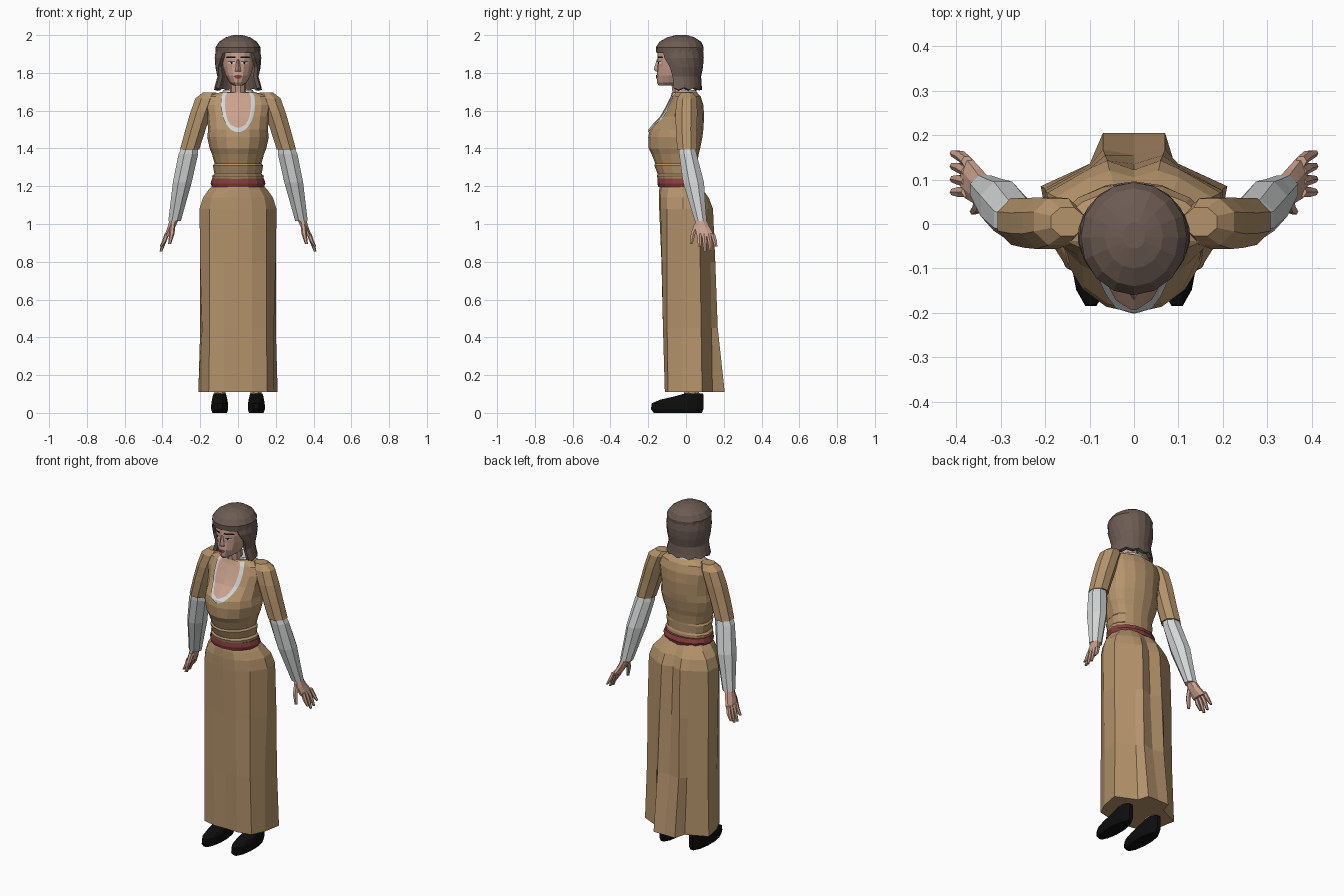
import bpy, bmesh, math
from mathutils import Vector
from mathutils.bvhtree import BVHTree


def material(name, r, g, b):
    m = bpy.data.materials.new(name)
    m.diffuse_color = (r, g, b, 1)
    return m


TAN = material("tan_cloth", .46, .295, .15)
WHITE = material("white_linen", .66, .68, .68)
SKIN = material("skin", .60, .36, .27)
HAIR = material("brown_hair", .15, .105, .085)
RED = material("belt_red", .24, .05, .045)
BLACK = material("black", .004, .004, .004)
LIPS = material("lip_red", .25, .06, .05)


def ring(cx, cy, z, rx, ry, n=8):
    """Round horizontal section."""
    return [Vector((cx + rx * math.sin(2 * math.pi * (i + .5) / n),
                    cy - ry * math.cos(2 * math.pi * (i + .5) / n), z)) for i in range(n)]


def body_ring(z, w, yf, yb, yc, n=16, a0=0, a1=360):
    """Section with its own front and back depth; angle 0 faces the front."""
    count = n if a1 - a0 == 360 else n + 1
    pts = []
    for i in range(count):
        a = math.radians(a0 + (a1 - a0) * i / n)
        c = math.cos(a)
        pts.append(Vector((w * math.sin(a), yc - c * ((yc - yf) if c > 0 else (yb - yc)), z)))
    return pts


def half_ring(z, half):
    """Section from right-half points, mirrored to the left."""
    left = [(-x, y) for x, y in reversed(half) if x > 0]
    return [Vector((x, y, z)) for x, y in half + left]


def loft(name, mat, parts, mirror=False, closed=True):
    bm = bmesh.new()
    for rings in parts:
        for s in ((1, -1) if mirror else (1,)):
            rows = [[bm.verts.new((p.x * s, p.y, p.z)) for p in r] for r in rings]
            n = len(rows[0])
            for a, b in zip(rows, rows[1:]):
                for i in range(n if closed else n - 1):
                    j = (i + 1) % n
                    bm.faces.new((a[i], a[j], b[j], b[i]))
            if closed:
                bm.faces.new(rows[0])
                bm.faces.new(rows[-1])
    bmesh.ops.recalc_face_normals(bm, faces=bm.faces)
    return finish(name, mat, bm)


def finish(name, mat, bm):
    me = bpy.data.meshes.new(name)
    bm.to_mesh(me)
    bm.free()
    me.materials.append(mat)
    ob = bpy.data.objects.new(name, me)
    bpy.context.collection.objects.link(ob)
    return ob


def patch(name, mat, target, rows, offset, cols=8, mirror=False):
    """Thin plate laid on the front of target; rows are (z, x0, x1)."""
    me = target.data
    tree = BVHTree.FromPolygons([v.co for v in me.vertices], [p.vertices[:] for p in me.polygons])
    bm = bmesh.new()
    for s in ((1, -1) if mirror else (1,)):
        grid = []
        for z, x0, x1 in rows:
            line = []
            for i in range(cols + 1):
                x = s * (x0 + (x1 - x0) * i / cols)
                hit = tree.ray_cast(Vector((x, -1, z)), Vector((0, 1, 0)))[0]
                line.append(bm.verts.new((x, (hit.y if hit else -.04) - offset, z)))
            grid.append(line)
        for a, b in zip(grid, grid[1:]):
            for i in range(cols):
                q = (a[i], a[i + 1], b[i + 1], b[i])
                bm.faces.new(q if s > 0 else q[::-1])
    return finish(name, mat, bm)


# Long skirt with a pleated back panel
loft("skirt", TAN, [[
    half_ring(.11, [(0, -.11), (.075, -.112), (.155, -.095), (.19, -.02), (.21, .085), (.09, .14), (.07, .205), (0, .205)]),
    half_ring(.45, [(0, -.118), (.075, -.122), (.15, -.1), (.19, -.02), (.2, .08), (.1, .135), (.07, .168), (0, .155)]),
    half_ring(.8, [(0, -.13), (.075, -.128), (.15, -.1), (.2, -.015), (.2, .075), (.1, .13), (.065, .155), (0, .135)]),
    half_ring(1.08, [(0, -.142), (.075, -.135), (.15, -.1), (.204, -.015), (.195, .07), (.1, .125), (.06, .143), (0, .122)]),
    half_ring(1.14, [(0, -.143), (.07, -.135), (.14, -.1), (.185, -.015), (.175, .06), (.1, .105), (.055, .12), (0, .105)]),
    half_ring(1.18, [(0, -.142), (.06, -.132), (.12, -.095), (.157, -.02), (.14, .045), (.09, .08), (.045, .09), (0, .085)]),
    half_ring(1.21, [(0, -.138), (.05, -.13), (.1, -.09), (.13, -.02), (.115, .03), (.08, .06), (.04, .07), (0, .07)])]])

# Bodice with waist folds
bodice = loft("bodice", TAN, [[body_ring(*r, yc=-.02) for r in [
    (1.20, .128, -.138, .065), (1.255, .137, -.155, .062), (1.265, .125, -.15, .058),
    (1.31, .133, -.168, .06), (1.32, .124, -.163, .06), (1.37, .138, -.182, .067),
    (1.40, .15, -.198, .075), (1.46, .163, -.2, .087), (1.50, .158, -.192, .092),
    (1.57, .165, -.125, .096), (1.63, .178, -.092, .092), (1.675, .165, -.07, .078),
    (1.70, .085, -.062, .055)]]])

# Belt and back of the collar
loft("belt", RED, [[body_ring(*r, yc=-.02) for r in [
    (1.195, .138, -.146, .08), (1.215, .145, -.152, .086), (1.24, .138, -.15, .076)]]])
loft("collar_ring", WHITE, [[body_ring(*r, yc=-.01) for r in [
    (1.685, .09, -.05, .062), (1.71, .078, -.045, .052)]]])

# Neckline: white trim with bare chest inside
outline = [(1.487, .012), (1.5, .04), (1.525, .06), (1.55, .074), (1.57, .081), (1.60, .087),
           (1.63, .09), (1.655, .089), (1.675, .087), (1.697, .078)]
patch("neckline_trim", WHITE, bodice, [(z, -x, x) for z, x in outline], .007, 12)
patch("chest", SKIN, bodice, [(1.51, -.008, .008)] + [(z, .02 - x, x - .02) for z, x in outline[2:]], .011, 12)

# Arms
loft("upper_sleeve", TAN, [[ring(*r) for r in [
    (.15, .005, 1.695, .04, .035), (.17, .005, 1.665, .06, .057), (.197, .002, 1.59, .06, .063),
    (.225, .002, 1.5, .058, .06), (.256, .006, 1.395, .055, .057)]]], mirror=True)
loft("lower_sleeve", WHITE, [[ring(*r) for r in [
    (.255, .005, 1.41, .045, .045), (.263, .01, 1.37, .056, .05), (.295, .04, 1.22, .054, .06),
    (.315, .058, 1.12, .045, .047), (.336, .078, 1.015, .036, .034)]]], mirror=True)

# Hands: palm, fingers and thumb
fingers = []
for k, tip in enumerate([.88, .855, .86, .88]):
    y = .072 + .023 * k
    fingers.append([ring(.376, y, .95, .013, .013, 6), ring(.39, y + .004 * k, .91, .012, .013, 6),
                    ring(.408, y + .006 * k, tip, .007, .008, 6)])
palm = [ring(*r) for r in [(.336, .078, 1.03, .026, .028), (.352, .085, .985, .022, .042),
                           (.375, .105, .935, .017, .05)]]
thumb = [ring(*r, 6) for r in [(.345, .06, 1.0, .014, .018), (.35, .038, .95, .014, .014),
                               (.362, .028, .895, .008, .008)]]
loft("hand", SKIN, fingers + [palm, thumb], mirror=True)

# Neck, head and nose
loft("neck", SKIN, [[ring(0, -.025, 1.6, .06, .045, 10), ring(0, -.028, 1.68, .043, .043, 10),
                     ring(0, -.04, 1.78, .043, .045, 10)]])
head = loft("head", SKIN, [[body_ring(*r, yc=-.05) for r in [
    (1.732, .022, -.145, -.06), (1.748, .045, -.153, -.02), (1.785, .067, -.155, .01),
    (1.83, .08, -.15, .03), (1.87, .087, -.152, .04), (1.91, .087, -.15, .04), (1.94, .07, -.12, .03)]]])
loft("nose", SKIN, [[half_ring(1.808, [(0, -.16), (.016, -.15), (0, -.13)]),
                     half_ring(1.818, [(0, -.171), (.014, -.15), (0, -.13)]),
                     half_ring(1.87, [(0, -.155), (.006, -.149), (0, -.13)])]])

# Painted face details
patch("eyebrow", BLACK, head, [(1.879, .012, .064), (1.888, .014, .058)], .003, 4, True)
patch("eye", WHITE, head, [(1.846, .022, .044), (1.853, .015, .055), (1.858, .022, .048)], .002, 4, True)
patch("iris", BLACK, head, [(1.848, .03, .038), (1.858, .029, .039)], .004, 2, True)
patch("upper_eyelid", BLACK, head, [(1.858, .016, .054), (1.861, .018, .052)], .004, 4, True)
patch("lips", LIPS, head, [(1.77, -.01, .01), (1.781, -.024, .024), (1.79, -.01, .01)], .004, 4)

# Hair: crown cap and a jagged curtain open at the face
loft("hair_crown", HAIR, [[body_ring(*r, yc=-.03) for r in [
    (1.905, .118, -.157, .09), (1.935, .12, -.16, .094), (1.965, .1, -.14, .08),
    (1.988, .065, -.1, .045), (2.0, .025, -.055, .005)]]])
rows = []
for z, w, yf, yb, a in [(1.93, .117, -.15, .09, 38), (1.88, .124, -.152, .094, 46),
                        (1.83, .12, -.14, .09, 60), (1.78, .11, -.13, .08, 66),
                        (1.735, .122, -.13, .083, 68), (1.722, .127, -.13, .086, 68)]:
    r = body_ring(z, w, yf, yb, -.03, 14, a, 360 - a)
    if z < 1.73:
        for i in range(1, len(r), 2):
            r[i].z -= .012
    rows.append(r)
curtain = loft("hair_curtain", HAIR, [rows], closed=False)
solid = curtain.modifiers.new("thickness", 'SOLIDIFY')
solid.thickness = .02
solid.offset = -1

# Shoes and ankles
loft("shoe", BLACK, [[ring(.097, (f + b) / 2, z, w, (b - f) / 2, 12) for z, w, f, b in [
    (0, .04, -.175, .088), (.02, .047, -.19, .097), (.05, .046, -.187, .098),
    (.07, .042, -.14, .098), (.088, .038, -.06, .096), (.102, .034, -.01, .092)]]], mirror=True)
loft("ankle", TAN, [[ring(.095, .03, .08, .03, .045), ring(.095, .03, .16, .032, .04)]], mirror=True)
